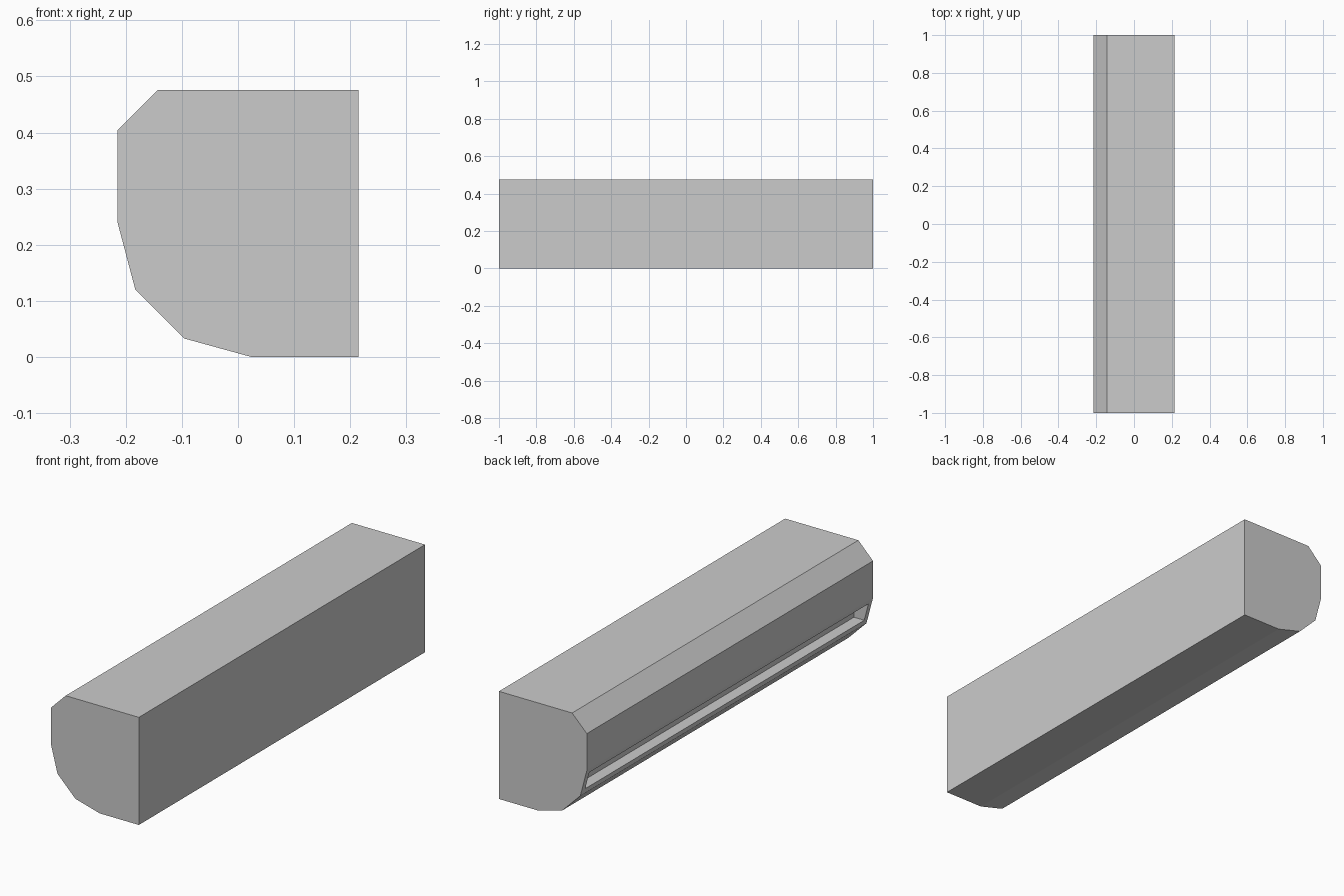
import bpy
import bmesh

if "Cube" in bpy.data.objects:
    bpy.data.objects.remove(bpy.data.objects["Cube"], do_unlink=True)

# Single grey finish
GREY = (0.6, 0.6, 0.6, 1.0)
grey = bpy.data.materials.new("light_grey")
grey.use_nodes = True
grey.diffuse_color = GREY
grey.node_tree.nodes["Principled BSDF"].inputs["Base Color"].default_value = GREY


def extrude_profile(name, profile, half_length):
    """Extrude a closed (x, z) outline along y, centred on y = 0."""
    bm = bmesh.new()
    front = bm.faces.new([bm.verts.new((x, -half_length, z)) for x, z in profile])
    swept = bmesh.ops.extrude_face_region(bm, geom=[front])["geom"]
    verts = [v for v in swept if isinstance(v, bmesh.types.BMVert)]
    bmesh.ops.translate(bm, verts=verts, vec=(0, 2 * half_length, 0))
    bmesh.ops.recalc_face_normals(bm, faces=bm.faces)
    mesh = bpy.data.meshes.new(name)
    bm.to_mesh(mesh)
    bm.free()
    mesh.materials.append(grey)
    obj = bpy.data.objects.new(name, mesh)
    bpy.context.collection.objects.link(obj)
    return obj


# Long housing: flat mounting side, chamfered top edge, faceted round underside
housing = extrude_profile("housing", [
    (0.215, 0.0), (0.215, 0.476), (-0.143, 0.476), (-0.215, 0.404),
    (-0.215, 0.241), (-0.183, 0.12), (-0.096, 0.033), (0.024, 0.0)], 1.0)

# Outlet slot recessed into the upper facet of the rounded side
cutter = extrude_profile("slot_cutter", [
    (-0.3, 0.144), (-0.139, 0.144), (-0.139, 0.222), (-0.3, 0.222)], 0.975)
cutter.hide_render = True

slot = housing.modifiers.new("outlet_slot", "BOOLEAN")
slot.operation = "DIFFERENCE"
slot.solver = "EXACT"
slot.object = cutter
bpy.context.view_layer.objects.active = housing
bpy.ops.object.modifier_apply(modifier=slot.name)
bpy.data.objects.remove(cutter, do_unlink=True)
